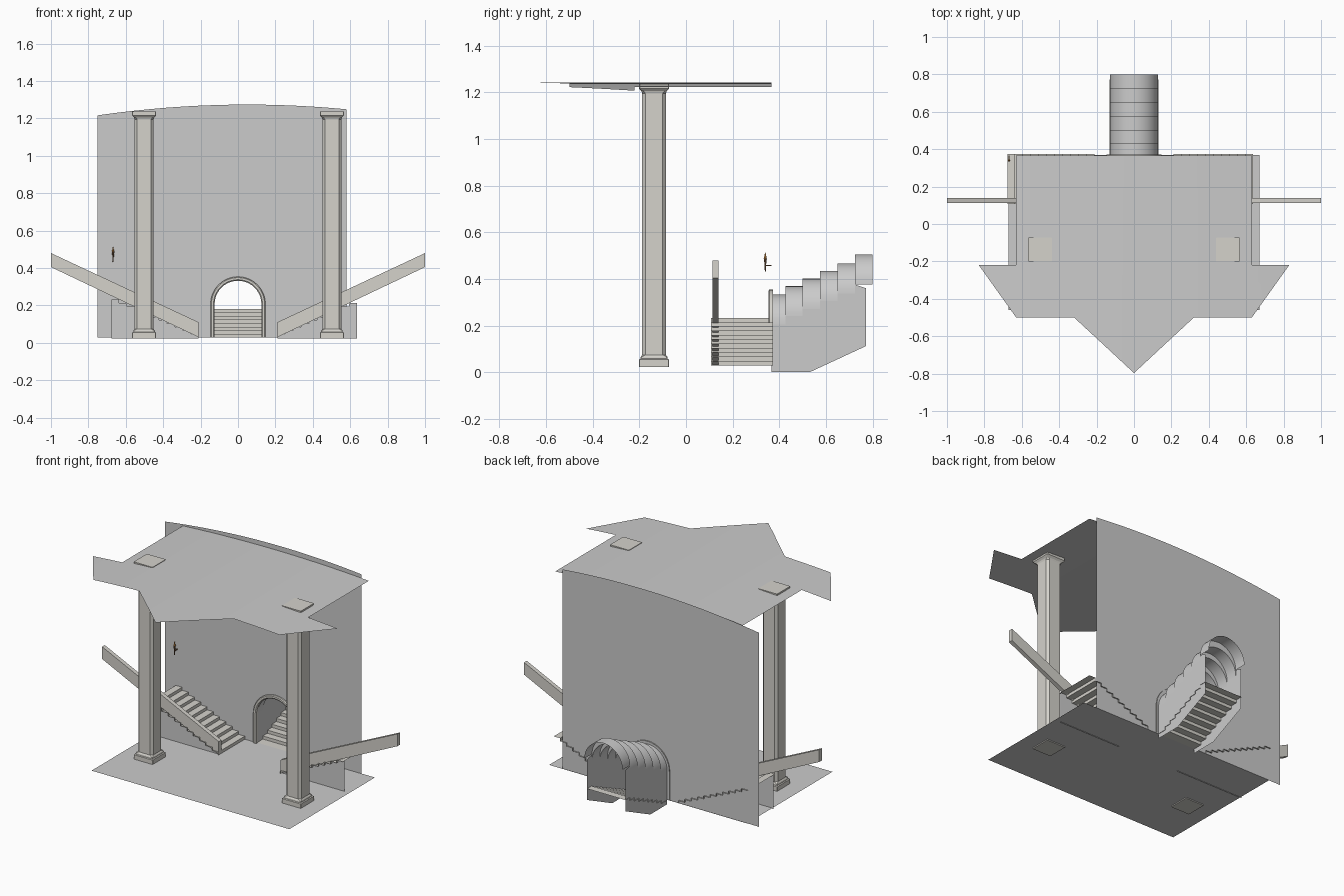
import bpy, math

if "Cube" in bpy.data.objects:
    bpy.data.objects.remove(bpy.data.objects["Cube"])

FLOOR = 0.028


def material(name, rgb):
    m = bpy.data.materials.new(name)
    m.diffuse_color = (*rgb, 1)
    m.use_nodes = True
    m.node_tree.nodes["Principled BSDF"].inputs["Base Color"].default_value = m.diffuse_color
    return m


stone = material("warm_stone", (0.66, 0.645, 0.6))
wood = material("dark_wood", (0.22, 0.12, 0.06))
flame = material("flame", (0.8, 0.35, 0.08))


def add(name, verts, faces, mat=None, smooth=False):
    me = bpy.data.meshes.new(name)
    me.from_pydata(verts, [], faces)
    me.update()
    ob = bpy.data.objects.new(name, me)
    bpy.context.collection.objects.link(ob)
    if mat:
        me.materials.append(mat)
    if smooth:
        bpy.ops.object.select_all(action='DESELECT')
        ob.select_set(True)
        bpy.context.view_layer.objects.active = ob
        bpy.ops.object.shade_smooth_by_angle(angle=math.radians(30))
    return ob


def loft(name, rings, closed=False, caps=False, mat=None, smooth=False):
    n = len(rings[0])
    verts = [p for r in rings for p in r]
    faces = []
    for k in range(len(rings) - 1):
        for i in range(n if closed else n - 1):
            j = (i + 1) % n
            faces.append((k * n + i, k * n + j, (k + 1) * n + j, (k + 1) * n + i))
    if caps:
        faces += [tuple(range(n))[::-1], tuple(range(len(verts) - n, len(verts)))]
    return add(name, verts, faces, mat, smooth)


def lerp_range(a, b, n):
    return [a + (b - a) * i / n for i in range(n + 1)]


# Floor
add("floor", [(-.67, -.46, FLOOR), (.67, -.46, FLOOR), (.67, .368, FLOOR), (-.67, .368, FLOOR)], [(0, 1, 2, 3)])


# Ceiling: gently arched sheet with a pointed, winged front outline
def ceiling_z(x):
    return 1.243 - .052 * x * x


def ceiling_front(x):
    a = abs(x)
    if a > .63:
        return -.5 + (a - .63) / .2 * .28
    return -.5 if a > .32 else -.797 + a / .32 * .297


def ceiling_strip(name, xs, back):
    loft(name, [[(x, ceiling_front(x), ceiling_z(x)) for x in xs],
                [(x, back, ceiling_z(x)) for x in xs]], smooth=True)


ceiling_strip("ceiling", lerp_range(-.63, -.32, 6) + lerp_range(-.32, .32, 12)[1:] + lerp_range(.32, .63, 6)[1:], .366)
for s in (-1, 1):
    ceiling_strip("ceiling_wing", [s * x for x in lerp_range(.63, .83, 4)], -.22)

# Back wall with curved top and arched opening
R, SPRING, WALL_Y = .127, .207, .366


def wall_strip(name, pairs):
    loft(name, [[(x, WALL_Y, b) for x, b in pairs],
                [(x, WALL_Y, 1.274 - .09 * (x - .05) ** 2) for x, b in pairs]])


arch = [(-R * math.cos(math.pi * i / 20), SPRING + R * math.sin(math.pi * i / 20)) for i in range(21)]
wall_strip("back_wall_left", [(x, FLOOR) for x in lerp_range(-.75, -R, 12)])
wall_strip("back_wall_middle", arch)
wall_strip("back_wall_right", [(x, FLOOR) for x in lerp_range(R, .58, 10)])


# Door surround
def door_ring(r, y):
    pts = [(-r * math.cos(math.pi * i / 20), y, SPRING + r * math.sin(math.pi * i / 20)) for i in range(21)]
    return [(-r, y, FLOOR)] + pts + [(r, y, FLOOR)]


loft("door_surround", [door_ring(.147, .372), door_ring(.147, .357), door_ring(.142, .353),
                       door_ring(.131, .353), door_ring(.125, .358), door_ring(.125, .372)], mat=stone, smooth=True)

# Stepped barrel vault over the tunnel
ys = [.366, .427, .5, .575, .65, .725, .8]
springs = [.204, .24, .272, .306, .338, .376]
rings = []
for k, c in enumerate(springs):
    for y in ys[k:k + 2]:
        rings.append([(.129 * math.cos(math.pi * i / 20), y, c + .129 * math.sin(math.pi * i / 20))
                      for i in range(21)])
loft("tunnel_vault", rings, smooth=True)

# Tunnel side walls
side = [(.366, 0), (.53, 0), (.772, .112), (.772, .36), (.8, .376)]
for k in reversed(range(6)):
    side += [(ys[k + 1], springs[k]), (ys[k], springs[k])]
for s in (-1, 1):
    add("tunnel_side_wall", [(s * .129, y, z) for y, z in side[:4] + side[6:]],
        [tuple(range(len(side) - 2))])


# Stair sheets
def zigzag(start, run, rise, count):
    pts = [(start, FLOOR)]
    for i in range(count):
        pts += [(start + i * run, FLOOR + (i + 1) * rise), (start + (i + 1) * run, FLOOR + (i + 1) * rise)]
    return pts


steps = [(.366, FLOOR)] + zigzag(.425, .0435, .0192, 8)
loft("tunnel_stair", [[(x, y, z) for y, z in steps] for x in (-.132, .132)], mat=stone)

for s, count in ((-1, 11), (1, 10)):
    # Stair flight along the wall
    steps = zigzag(.21, .0425, .0186, count)
    loft("side_stair", [[(s * x, y, z) for x, z in steps] for y in (.108, .373)], mat=stone)
    # Vertical sheet under the flight
    verts, faces = [], []
    for i in range(count):
        x0, x1, z = .21 + i * .0425, .21 + (i + 1) * .0425, FLOOR + (i + 1) * .0186
        n = len(verts)
        verts += [(s * x0, .122, .024), (s * x1, .122, .024), (s * x1, .122, z), (s * x0, .122, z)]
        faces.append((n, n + 1, n + 2, n + 3))
    add("stair_side_sheet", verts, faces)
    # Sloping parapet
    prof = [(.21, .03), (1, .405), (1, .48), (.21, .11)]
    loft("parapet", [[(s * x, y, z) for x, z in prof] for y in (.113, .139)], closed=True, caps=True, mat=stone)

# Columns: chamfered shaft with plinth and flared capital (z, half width, chamfer)
PROFILE = [(.022, .064, .002), (.055, .064, .002), (.058, .058, .003), (.066, .057, .004), (.074, .051, .014),
           (1.195, .051, .014), (1.205, .054, .01), (1.216, .064, .003), (1.236, .064, .003)]


def octagon(cx, cy, z, h, c):
    d = h - c
    return [(cx + u, cy + v, z) for u, v in
            ((h, -d), (h, d), (d, h), (-d, h), (-h, d), (-h, -d), (-d, -h), (d, -h))]


for s in (-1, 1):
    loft("column", [octagon(s * .502, -.137, *p) for p in PROFILE], closed=True, caps=True, mat=stone)


# Wall torch with bracket
def cone(name, r1, r2, z1, z2, mat):
    bpy.ops.mesh.primitive_cone_add(vertices=8, radius1=r1, radius2=r2, depth=z2 - z1,
                                    location=(-.668, .34, (z1 + z2) / 2))
    bpy.context.object.name = name
    bpy.context.object.data.materials.append(mat)


cone("torch_handle", .002, .005, .432, .48, wood)
cone("torch_cup", .005, .007, .476, .488, wood)
cone("torch_flame", .006, .001, .488, .513, flame)
bpy.ops.mesh.primitive_cube_add(size=1, location=(-.668, .353, .457))
bpy.context.object.name = "torch_bracket"
bpy.context.object.scale = (.005, .026, .005)
bpy.context.object.data.materials.append(wood)
